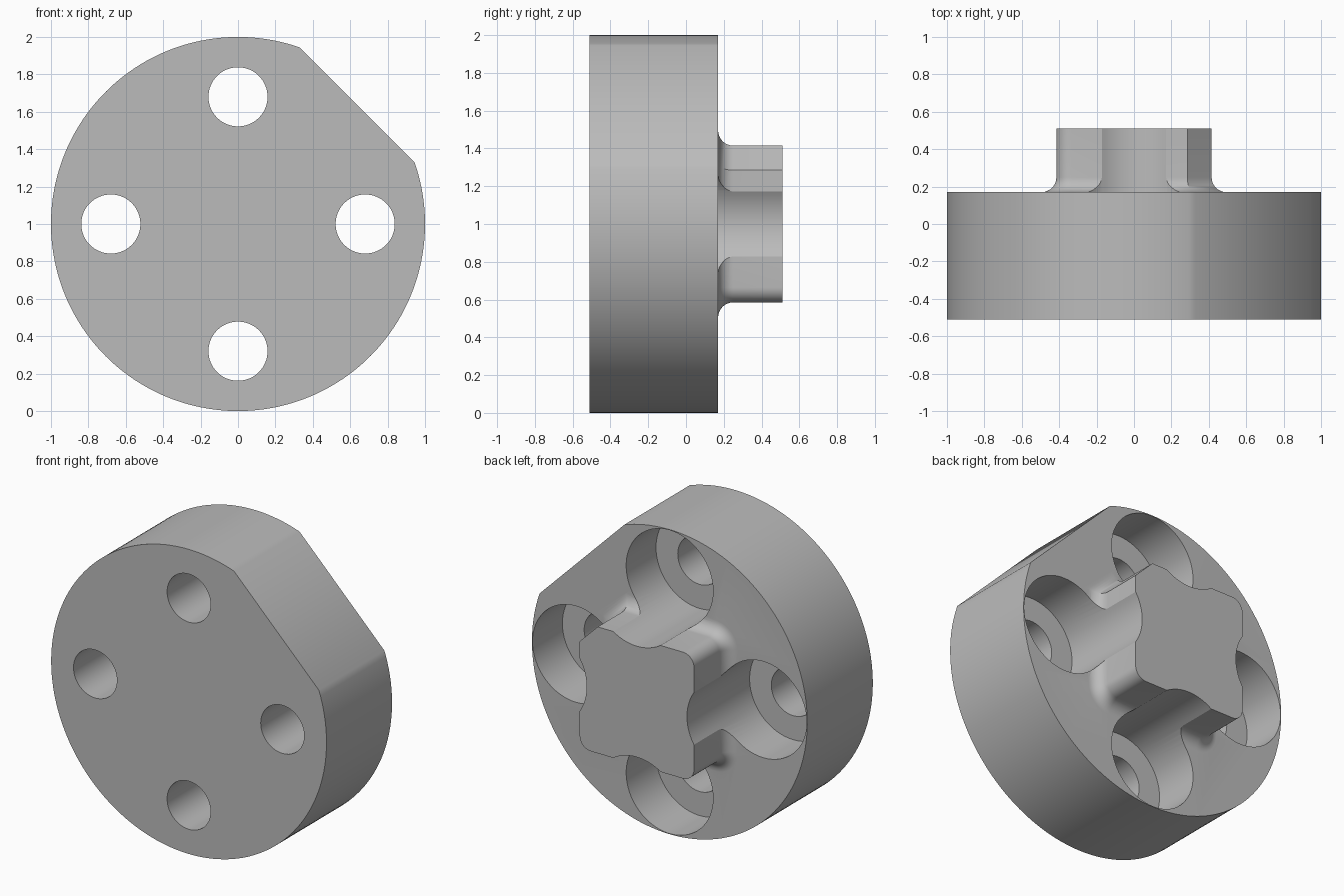
import bpy, bmesh, math
from mathutils import Vector

cube = bpy.data.objects.get("Cube")
if cube:
    bpy.data.objects.remove(cube, do_unlink=True)

FRONT, SHOULDER, BACK = -0.51, 0.17, 0.51
PITCH, HOLE_R, BORE_R, BORE_FLOOR = 0.68, 0.158, 0.316, -0.14
HALF, CORNER_R, FLAT_START, FILLET = 0.415, 0.08, 0.285, 0.08

grey = bpy.data.materials.new("plain grey")
grey.use_nodes = True
colour = (0.5, 0.5, 0.5, 1)
grey.diffuse_color = colour
grey.node_tree.nodes["Principled BSDF"].inputs["Base Color"].default_value = colour


def loft(name, rings):
    """Solid through (outline, y) rings; outlines are (x, z) about the axis."""
    bm = bmesh.new()
    loops = [[bm.verts.new((x, y, z + 1)) for x, z in pts] for pts, y in rings]
    for a, b in zip(loops, loops[1:]):
        for i in range(len(a)):
            j = (i + 1) % len(a)
            bm.faces.new((a[i], a[j], b[j], b[i]))
    bm.faces.new(loops[0])
    bm.faces.new(loops[-1])
    bmesh.ops.recalc_face_normals(bm, faces=bm.faces)
    mesh = bpy.data.meshes.new(name)
    bm.to_mesh(mesh)
    bm.free()
    mesh.materials.append(grey)
    obj = bpy.data.objects.new(name, mesh)
    bpy.context.collection.objects.link(obj)
    return obj


def arc(cx, cz, r, start, end, n):
    angles = [math.radians(start + (end - start) * i / n) for i in range(n + 1)]
    return [(cx + r * math.cos(a), cz + r * math.sin(a)) for a in angles]


def boss_outline(d):
    """Square grown by d, one flat corner and three rounded ones."""
    h, c = HALF + d, HALF - CORNER_R
    f = FLAT_START + d * math.tan(math.pi / 8)
    pts = [(h, f), (f, h)]
    for sx, sz, start in ((-1, 1, 90), (-1, -1, 180), (1, -1, 270)):
        pts += arc(sx * c, sz * c, CORNER_R + d, start, start + 90, 10)
    return pts


def boolean(target, other, operation):
    mod = target.modifiers.new(operation.title(), "BOOLEAN")
    mod.operation, mod.object, mod.solver = operation, other, "EXACT"
    bpy.context.view_layer.objects.active = target
    bpy.ops.object.modifier_apply(modifier=mod.name)
    bpy.data.objects.remove(other, do_unlink=True)


# Round flange with one flat on its upper left
half_angle = math.degrees(math.acos(0.9))
disc = arc(0, 0, 1, 45 + half_angle, 405 - half_angle, 140)
body = loft("flange_with_boss", [(disc, FRONT), (disc, SHOULDER)])

# Boss flaring into the flange through a fillet
rings = [(boss_outline(FILLET), SHOULDER - 0.05)]
for i in range(9):
    t = math.pi / 2 * i / 8
    rings.append((boss_outline(FILLET * (1 - math.sin(t))),
                  SHOULDER + FILLET * (1 - math.cos(t))))
rings.append((boss_outline(0), BACK))
boolean(body, loft("boss", rings), "UNION")

# Four bolt holes with counterbores that scallop the boss
for k in range(4):
    cx, cz = PITCH * math.cos(k * math.pi / 2), PITCH * math.sin(k * math.pi / 2)
    for r, y0, y1 in ((BORE_R, BORE_FLOOR, BACK + 0.1),
                      (HOLE_R, FRONT - 0.1, BORE_FLOOR + 0.1)):
        circle = arc(cx, cz, r, 0, 360, 64)[:-1]
        boolean(body, loft("cutter", [(circle, y0), (circle, y1)]), "DIFFERENCE")

bpy.ops.object.select_all(action="DESELECT")
body.select_set(True)
bpy.context.view_layer.objects.active = body
bpy.ops.object.shade_smooth_by_angle(angle=math.radians(30))
